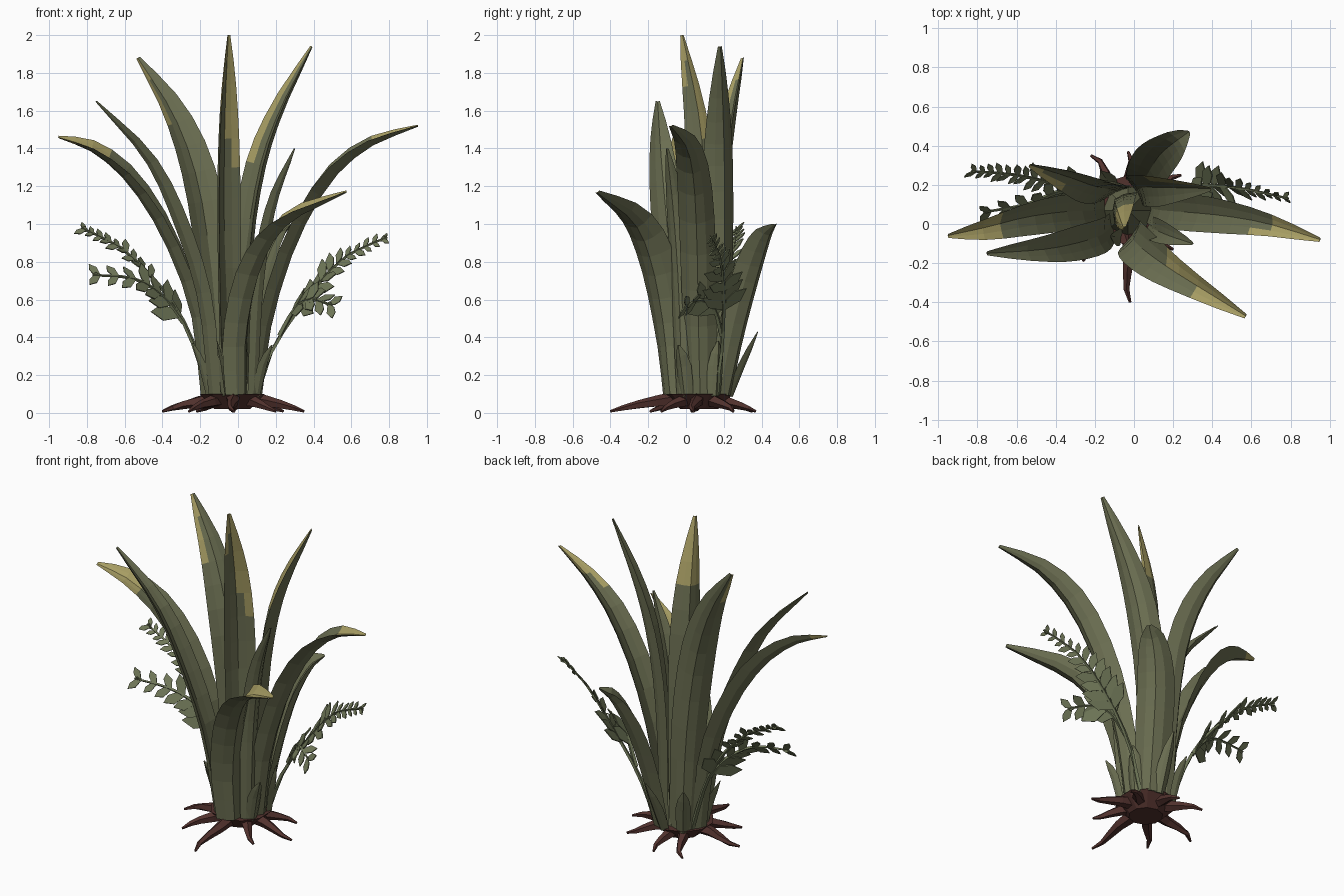
import bpy, math, random
from mathutils import Vector as V

if "Cube" in bpy.data.objects:
    bpy.data.objects.remove(bpy.data.objects["Cube"])

random.seed(4)


def mat(name, rgb):
    m = bpy.data.materials.new(name)
    m.diffuse_color = (*rgb, 1)
    m.use_nodes = True
    m.node_tree.nodes["Principled BSDF"].inputs["Base Color"].default_value = m.diffuse_color
    return m


GREEN = mat("leaf_green", (0.148, 0.158, 0.084))
YELLOW = mat("tip_yellow", (0.40, 0.35, 0.13))
FERN = mat("fern_green", (0.158, 0.182, 0.096))
ROOT = mat("root_brown", (0.085, 0.032, 0.027))


def build(name, verts, faces, mats, idx=None):
    me = bpy.data.meshes.new(name)
    me.from_pydata([tuple(v) for v in verts], [], faces)
    for m in mats:
        me.materials.append(m)
    if idx:
        me.polygons.foreach_set("material_index", idx)
    me.update()
    ob = bpy.data.objects.new(name, me)
    bpy.context.collection.objects.link(ob)
    return ob


def sample(pts, t):
    """Catmull-Rom point and tangent at t in 0..1."""
    p = [V(q) for q in pts]
    p = [p[0] * 2 - p[1]] + p + [p[-1] * 2 - p[-2]]
    n = len(p) - 3
    k = min(int(t * n), n - 1)
    f = t * n - k
    a, b, c, d = p[k:k + 4]
    c1, c2, c3 = c - a, 2 * a - 5 * b + 4 * c - d, 3 * b - a - 3 * c + d
    return (2 * b + c1 * f + c2 * f * f + c3 * f ** 3) / 2, (c1 + 2 * c2 * f + 3 * c3 * f * f).normalized()


def no(t, u):
    return False


def leaf(name, pts, width, inner=no, side=None, outer=no, segs=11):
    """Folded strap leaf with a keeled back; inner/outer(t, u) pick the yellow faces."""
    plan = V(pts[-1]) - V(pts[0])
    side = V(side) if side else V((-plan.y, plan.x, 0))
    ring = [(-1, 0), (-.5, 0), (0, 0), (.5, 0), (1, 0), (.5, 1), (0, 1), (-.5, 1)]
    verts, faces, idx = [], [], []
    for i in range(segs + 1):
        t = i / segs
        c, tan = sample(pts, t)
        s = (side - tan * side.dot(tan)).normalized()
        n = tan.cross(s)
        grow = 0.8 + 0.2 * math.sin(min(t / 0.4, 1) * math.pi / 2)
        hw = width / 2 * grow * (1 - 0.88 * max(0, (t - 0.4) / 0.6) ** 2.2)
        fold = 0.4 * min(1, 0.3 + t * 2)
        for u, back in ring:
            lift = 0.4 * (abs(u) ** 1.3 - 0.4) if back else fold * (abs(u) ** 1.3 - 1) + 0.24
            keel = 0.3 * (1 - u * u) + 0.04 if back else 0
            verts.append(c + s * u * hw + n * hw * (lift - keel))
    for i in range(segs):
        for j in range(8):
            a, b = i * 8 + j, i * 8 + (j + 1) % 8
            faces.append((a, a + 8, b + 8, b))
            u = (j - 1.5) / 1.5 if j < 4 else (5.5 - j) / 1.5
            idx.append(int((inner if j < 4 else outer)((i + 0.5) / segs, u)))
    faces += [tuple(range(8)), tuple(reversed(range(segs * 8, segs * 8 + 8)))]
    idx += [0, int(inner(1, 1))]
    build(name, verts, faces, [GREEN, YELLOW], idx)


def tube(name, pts, r0, r1, m, sides=5, segs=6):
    verts, faces = [], []
    for i in range(segs + 1):
        c, tan = sample(pts, i / segs)
        a = tan.cross(V((0.3, 0.2, 1))).normalized()
        b = tan.cross(a)
        r = r0 + (r1 - r0) * i / segs
        for k in range(sides):
            w = math.tau * k / sides
            verts.append(c + (a * math.cos(w) + b * math.sin(w)) * r)
    for i in range(segs):
        for k in range(sides):
            a, b = i * sides + k, i * sides + (k + 1) % sides
            faces.append((a, b, b + sides, a + sides))
    faces += [tuple(reversed(range(sides))), tuple(range(segs * sides, (segs + 1) * sides))]
    build(name, verts, faces, [m])


def frond(name, pts, side, t0, count, l0, l1, wide, decay=2):
    """Fern stem with paired angular leaflets that shrink to the tip."""
    tube(name + "_stem", pts, 0.014, 0.006, FERN, 4, 9)
    verts, faces = [], []
    for i in range(count):
        f = i / (count - 1)
        c, tan = sample(pts, t0 + (1 - t0) * f * 0.95)
        s = V(side)
        s = (s - tan * s.dot(tan)).normalized()
        n = tan.cross(s)
        L0 = l1 + (l0 - l1) * (1 - f) ** decay
        for sg in (-1, 1):
            d = (s * sg * 0.8 + tan * 0.6 + n * random.uniform(-0.25, 0.25)).normalized()
            L = L0 * random.uniform(0.85, 1.15)
            e = (tan - d * tan.dot(d)).normalized() * L * wide
            k = len(verts)
            verts += [c - tan * L * .15, c + d * L * .55 - e * .9, c + d * L,
                      c + d * L * .65 + e * .8, c + d * L * .25 + e * .7]
            faces.append(tuple(range(k, k + 5)))
    k = len(verts)                      # end leaflet
    c, tan = sample(pts, 1)
    s = tan.cross(V((0, 1, 0.3))).normalized() * 0.018
    verts += [c - tan * 0.05, c - s - tan * 0.015, c, c + s - tan * 0.015]
    faces.append((k, k + 1, k + 2, k + 3))
    m = build(name + "_leaflets", verts, faces, [FERN]).modifiers.new("thickness", "SOLIDIFY")
    m.thickness, m.offset = 0.006, 0


# Large strap leaves
leaf("left_low_leaf", [(-.16, .08, .1), (-.21, .07, .55), (-.36, .06, .95), (-.55, .03, 1.24),
     (-.75, -.02, 1.4), (-.95, -.06, 1.46)], .19, lambda t, u: t > .69, (.14, -.8, -.42),
     lambda t, u: t > .9)
leaf("left_dark_leaf", [(-.12, -.01, .1), (-.17, -.06, .6), (-.3, -.1, 1.02), (-.47, -.13, 1.36),
     (-.75, -.15, 1.65)], .18, no, (.15, -.9, 0))
leaf("back_left_tall_leaf", [(-.1, .17, .1), (-.13, .17, .7), (-.2, .18, 1.2), (-.33, .23, 1.57),
     (-.53, .3, 1.88)], .21, lambda t, u: t > .72 and u > .9 or t > .9 and u > 0, (-.95, -.45, 0),
     lambda t, u: t > .8 and u > .9)
leaf("centre_leaf", [(-.05, .1, .1), (-.06, .1, .9), (-.06, .07, 1.5), (-.05, -.02, 2)], .19,
     lambda t, u: t > .9 or (t > .68 and u < 0) or (t > .5 and u < -.9) or (t > .8 and u > .9),
     (-.6, -.8, 0), lambda t, u: t > .7)
leaf("back_right_tall_leaf", [(.02, .17, .1), (.03, .18, .8), (.09, .18, 1.25), (.2, .18, 1.58),
     (.39, .18, 1.94)], .19, lambda t, u: t > .5 and u > .9, (-.42, .7, 0))
leaf("right_low_leaf", [(.09, .08, .1), (.14, .07, .5), (.27, .06, .92), (.46, .04, 1.25),
     (.68, 0, 1.43), (.95, -.08, 1.52)], .19, lambda t, u: t > .84 or (t > .72 and u < -.9),
     (.13, .85, .2))
leaf("front_right_leaf", [(0, -.06, .1), (0, -.09, .45), (.08, -.16, .8), (.24, -.27, 1.03),
     (.57, -.47, 1.17)], .22, lambda t, u: t > .82 or (t > .62 and u > 0), (.4, .57, .32))
leaf("back_short_leaf", [(.04, .19, .1), (.07, .26, .45), (.12, .34, .75), (.2, .41, .94),
     (.28, .47, 1.0)], .22)
leaf("right_slim_leaf", [(.08, -.01, .1), (.11, -.03, .7), (.18, -.06, 1.1), (.3, -.1, 1.4)], .12)

# Small blades round the base
for i, (b, t) in enumerate([((-.15, .02), (-.24, 0, .37)), ((.1, .0), (.18, -.04, .36)),
                            ((0, .23), (.02, .38, .43)), ((-.07, -.07), (-.12, -.06, .4)),
                            ((-.12, .2), (-.17, .27, .38)), ((.11, .15), (.15, .17, .38))]):
    mid = ((b[0] * .6 + t[0] * .4), (b[1] * .6 + t[1] * .4), .25)
    leaf(f"small_blade_{i}", [(*b, .09), mid, t], .09, segs=4)

# Fern fronds
frond("left_fern_upper", [(-.15, .15, .1), (-.25, .17, .4), (-.38, .2, .63), (-.6, .25, .86),
      (-.83, .27, .98)], (0, .75, .65), .6, 9, .1, .06, .28)
frond("left_fern_lower", [(-.29, .18, .48), (-.4, .16, .62), (-.55, .1, .71), (-.77, .06, .73)],
      (.1, .6, .8), .1, 7, .16, .08, .3, 1)
frond("right_fern_upper", [(.1, .17, .1), (.19, .19, .35), (.36, .2, .6), (.56, .18, .82),
      (.79, .13, .93)], (0, .65, .75), .46, 11, .17, .055, .28)
frond("right_fern_lower", [(.22, .19, .41), (.3, .15, .55), (.38, .08, .6), (.5, 0, .57)],
      (.1, .6, .8), .3, 5, .15, .08, .32, 1)

# Green heart where the leaf bases meet
CX, CY = -.03, .07
bpy.ops.mesh.primitive_cone_add(vertices=8, radius1=.13, radius2=.02, depth=.5, location=(CX, CY, .34))
heart = bpy.context.object
heart.name = "leaf_heart"
heart.data.materials.append(GREEN)

# Root crown and spreading roots
bpy.ops.mesh.primitive_cone_add(vertices=10, radius1=.1, radius2=.18, depth=.08, location=(CX, CY, .06))
crown = bpy.context.object
crown.name = "root_crown"
crown.data.materials.append(ROOT)
for i, (x, y) in enumerate([(-.4, .03), (-.26, -.19), (-.02, -.4), (.2, -.13), (.35, .04),
                            (.24, .25), (-.03, .37), (-.22, .35)]):
    d = V((x - CX, y - CY, 0))
    p = [V((CX, CY, 0)) + d * f + V((0, 0, z)) for f, z in ((.25, .075), (.55, .055), (.8, .032), (1, .008))]
    p[2] += V((-d.y, d.x, 0)) * random.uniform(-.08, .08)
    tube(f"root_{i}", p, .04, .007, ROOT, 5, 4)
